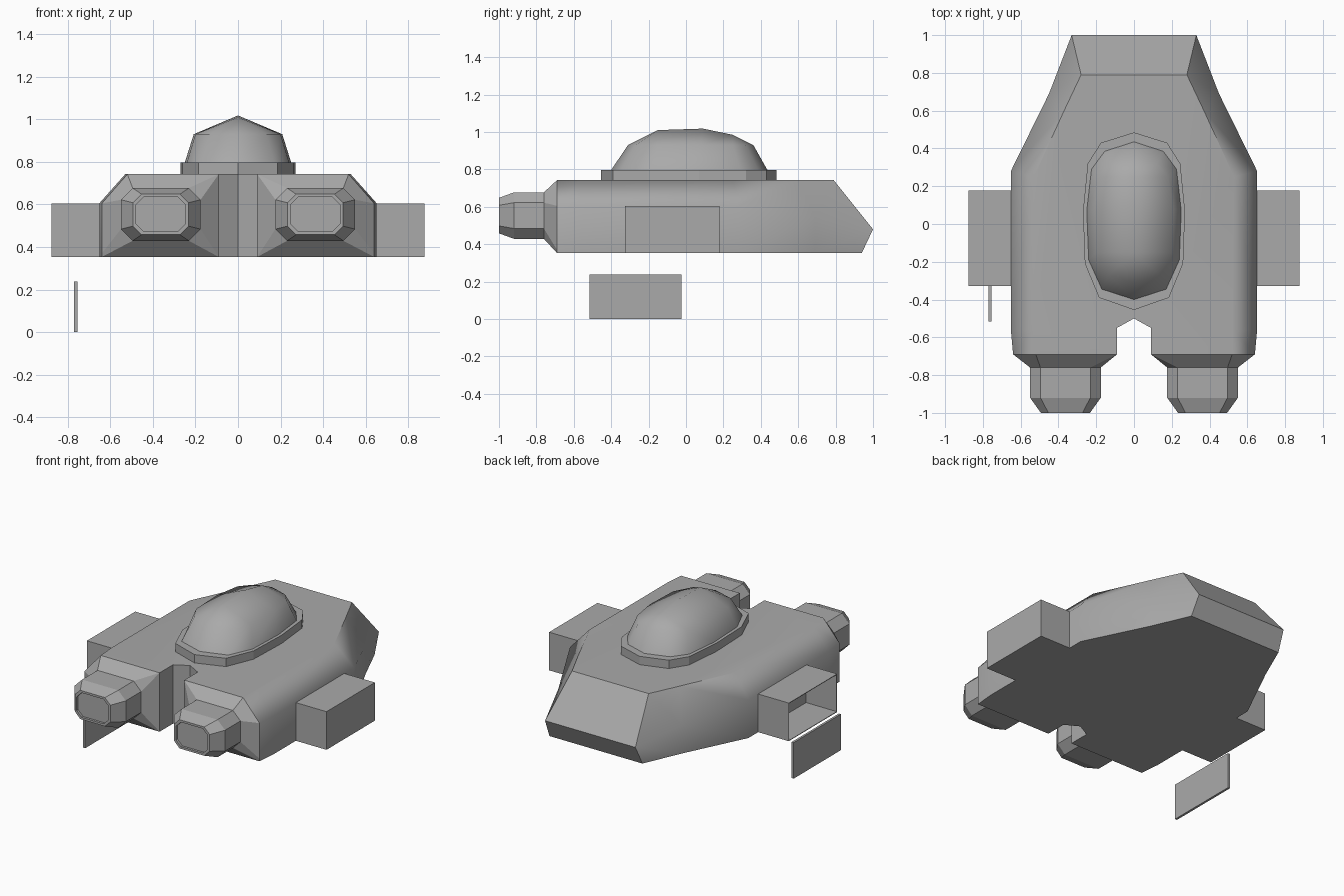
import bpy, bmesh, math

cube = bpy.data.objects.get("Cube")
if cube:
    bpy.data.objects.remove(cube, do_unlink=True)

grey = bpy.data.materials.new("hull_grey")
grey.use_nodes = True
COLOUR = (0.4, 0.4, 0.4, 1)
grey.diffuse_color = COLOUR
for node in grey.node_tree.nodes:
    if node.type == 'BSDF_PRINCIPLED':
        node.inputs["Base Color"].default_value = COLOUR


def finish(name, bm, smooth=None):
    """Turn a bmesh into a named grey object, optionally smooth shaded."""
    bmesh.ops.remove_doubles(bm, verts=bm.verts[:], dist=0.0005)
    bmesh.ops.recalc_face_normals(bm, faces=bm.faces[:])
    mesh = bpy.data.meshes.new(name)
    bm.to_mesh(mesh)
    bm.free()
    mesh.materials.append(grey)
    obj = bpy.data.objects.new(name, mesh)
    bpy.context.collection.objects.link(obj)
    if smooth:
        bpy.ops.object.select_all(action='DESELECT')
        obj.select_set(True)
        bpy.context.view_layer.objects.active = obj
        bpy.ops.object.shade_smooth_by_angle(angle=math.radians(smooth))
    return obj


def loft(name, rings, closed=False, caps=(True, True), smooth=None):
    """Skin matching rings of points and mirror the result across x = 0."""
    bm = bmesh.new()
    rows = [[bm.verts.new(p) for p in ring] for ring in rings]
    count = len(rows[0])
    for low, high in zip(rows, rows[1:]):
        for i in range(count if closed else count - 1):
            j = (i + 1) % count
            bm.faces.new((low[i], low[j], high[j], high[i]))
    for row, cap in zip((rows[0], rows[-1]), caps):
        if cap:
            bm.faces.new(row)
    bmesh.ops.remove_doubles(bm, verts=bm.verts[:], dist=0.0005)
    bmesh.ops.mirror(bm, geom=bm.verts[:] + bm.edges[:] + bm.faces[:],
                     axis='X', merge_dist=0.0005)
    return finish(name, bm, smooth)


def level(outline, z):
    return [(x, y, z) for x, y in outline]


def box(name, low, high, open_sides=False):
    bm = bmesh.new()
    bmesh.ops.create_cube(bm, size=1)
    for v in bm.verts:
        v.co = [(a + b) / 2 + c * (b - a) for a, b, c in zip(low, high, v.co)]
    if open_sides:
        bm.normal_update()
        ends = [f for f in bm.faces if abs(f.normal.x) > 0.9]
        bmesh.ops.delete(bm, geom=ends, context='FACES')
    return finish(name, bm)


# Hull: half outlines from the front notch round to the tail
notch = [(0, -0.5), (0.09, -0.55), (0.09, -0.69)]
flank = [(0.64, -0.69), (0.652, -0.56), (0.652, 0.28)]
bottom = level(notch + flank + [(0.45, 0.69), (0.34, 0.94), (0, 0.94)], 0.353)
rim = level(notch + flank, 0.605) + [(0.45, 0.69, 0.54), (0.33, 1, 0.48), (0, 1, 0.48)]
deck = level(notch + [(0.52, -0.69), (0.53, -0.56), (0.53, 0.25),
                      (0.37, 0.6), (0.28, 0.79), (0, 0.79)], 0.742)
hull = loft("hull", [bottom, rim, deck], smooth=50)
weighted = hull.modifiers.new("even_shading", 'WEIGHTED_NORMAL')
weighted.keep_sharp = True


# Front nacelles: octagons growing out of the two hull prongs
def octagon(y, hx, hz, cut):
    cx, cz = 0.363, 0.553
    signs = [(-1, -1, 1), (1, -1, 1), (1, -1, 0), (1, 1, 0),
             (1, 1, 1), (-1, 1, 1), (-1, 1, 0), (-1, -1, 0)]
    return [(cx + sx * (hx - cut * flat), y, cz + sz * (hz - cut * (1 - flat)))
            for sx, sz, flat in signs]


prong = [(x, -0.69, z) for x, z in
         [(0.09, 0.353), (0.64, 0.353), (0.64, 0.37), (0.64, 0.605),
          (0.52, 0.742), (0.09, 0.742), (0.09, 0.742), (0.09, 0.353)]]
loft("front_nacelles",
     [prong, octagon(-0.76, 0.187, 0.124, 0.055), octagon(-0.92, 0.187, 0.124, 0.055),
      octagon(-1, 0.13, 0.095, 0.04), octagon(-1, 0.116, 0.081, 0.036),
      octagon(-0.985, 0.116, 0.081, 0.036)],
     closed=True, caps=(False, True))

# Canopy: a flat-sided collar under a smooth ridged dome
collar = [(0, -0.455), (0.185, -0.39), (0.26, -0.21), (0.27, 0.07),
          (0.245, 0.32), (0.175, 0.43), (0, 0.485)]
loft("canopy_collar", [level(collar, 0.74), level(collar, 0.797)])

base = [(0, -0.4), (0.17, -0.345), (0.24, -0.19), (0.25, 0.07),
        (0.225, 0.29), (0.155, 0.385), (0, 0.435)]
shoulder = [(0, -0.31), (0.135, -0.27), (0.2, -0.15), (0.208, 0.08),
            (0.18, 0.25), (0.12, 0.32), (0, 0.36)]
ridge_front, ridge_mid, ridge_back = (0, -0.15, 1.01), (0, 0.09, 1.018), (0, 0.25, 0.985)
ridge = [ridge_front] * 3 + [ridge_mid] + [ridge_back] * 3
loft("canopy_dome", [level(base, 0.797), level(shoulder, 0.93), ridge],
     caps=(True, False), smooth=60)

# Side pods: closed on the left, open on the right with its door dropped below
box("left_pod", (0.645, -0.327, 0.353), (0.876, 0.178, 0.605))
pod = box("right_pod", (-0.876, -0.327, 0.353), (-0.645, 0.178, 0.605), open_sides=True)
walls = pod.modifiers.new("walls", 'SOLIDIFY')
walls.thickness = 0.006
walls.offset = -1
box("fallen_door", (-0.77, -0.517, 0), (-0.755, -0.025, 0.238))
